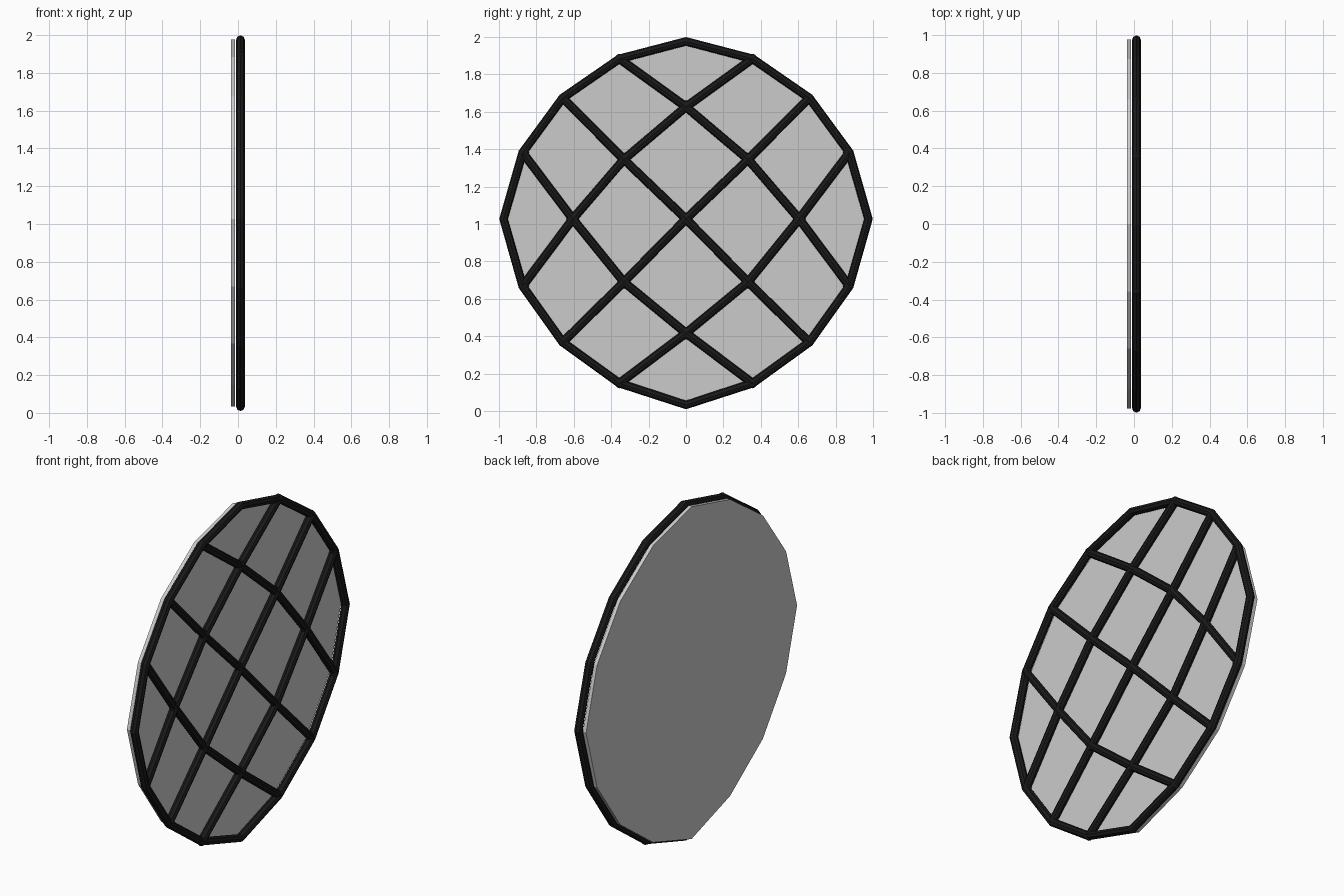
import bpy, bmesh
from mathutils import Vector

if "Cube" in bpy.data.objects:
    bpy.data.objects.remove(bpy.data.objects["Cube"])

# Right half of the rim (y, z), top to bottom, and the inner crossings
RIM = [(0, 1.976), (.356, 1.883), (.659, 1.674), (.873, 1.382), (.975, 1.027),
       (.873, .668), (.659, .368), (.356, .149), (0, .033)]
TOP, UP, SIDE, MID, LOW, BOT = ((0, 1.626), (.332, 1.345), (.605, 1.027),
                                (0, 1.027), (.332, .69), (0, .417))
BAR_X, R = 0.013, 0.023


def flip(p):
    return (-p[0], p[1])


loop = RIM + [flip(p) for p in RIM[-2:0:-1]]

# Lattice strands, mirrored to the other diagonal
strands = [
    [flip(RIM[1]), TOP, UP, SIDE, RIM[5]],
    [flip(RIM[2]), flip(UP), MID, LOW, RIM[6]],
    [flip(RIM[3]), flip(SIDE), flip(LOW), BOT, RIM[7]],
]
strands += [[flip(p) for p in s] for s in strands]

black = bpy.data.materials.new("black_metal")
black.diffuse_color = (0.01, 0.01, 0.01, 1)
black.use_nodes = True
black.node_tree.nodes["Principled BSDF"].inputs["Base Color"].default_value = black.diffuse_color


def bars(name, paths, cyclic):
    """Octagonal tubes following flat paths in the y-z plane."""
    cu = bpy.data.curves.new(name, 'CURVE')
    cu.dimensions = '3D'
    cu.bevel_depth = R
    cu.bevel_resolution = 2
    cu.use_fill_caps = True
    for path in paths:
        sp = cu.splines.new('POLY')
        sp.points.add(len(path) - 1)
        for pt, (y, z) in zip(sp.points, path):
            pt.co = (BAR_X, y, z, 1)
        sp.use_cyclic_u = cyclic
        sp.use_smooth = False
    cu.materials.append(black)
    ob = bpy.data.objects.new(name, cu)
    bpy.context.collection.objects.link(ob)


bars("outer_rim", [loop], True)
bars("lattice_bars", strands, False)

# Small swollen joints where bars meet
bm = bmesh.new()
for p in {p for s in strands for p in s}:
    inner = p not in loop
    centre = Vector((0, 0 if inner else p[0] * -.008, 0))
    new = bmesh.ops.create_icosphere(bm, subdivisions=2, radius=1)["verts"]
    rad = .034 if inner else .027
    for v in new:
        v.co = Vector((BAR_X + v.co.x * R, p[0] + v.co.y * rad, p[1] + v.co.z * rad)) + centre
me = bpy.data.meshes.new("lattice_joints")
bm.to_mesh(me)
bm.free()
me.materials.append(black)
bpy.context.collection.objects.link(bpy.data.objects.new("lattice_joints", me))

# Backing panel: solid sixteen-sided plate
bm = bmesh.new()
face = bm.faces.new([bm.verts.new((-.036, y, z)) for y, z in loop])
ext = bmesh.ops.extrude_face_region(bm, geom=[face], use_keep_orig=True)
bmesh.ops.translate(bm, vec=(.021, 0, 0),
                    verts=[g for g in ext["geom"] if isinstance(g, bmesh.types.BMVert)])
bmesh.ops.recalc_face_normals(bm, faces=bm.faces)
me = bpy.data.meshes.new("backing_panel")
bm.to_mesh(me)
bm.free()
bpy.context.collection.objects.link(bpy.data.objects.new("backing_panel", me))
